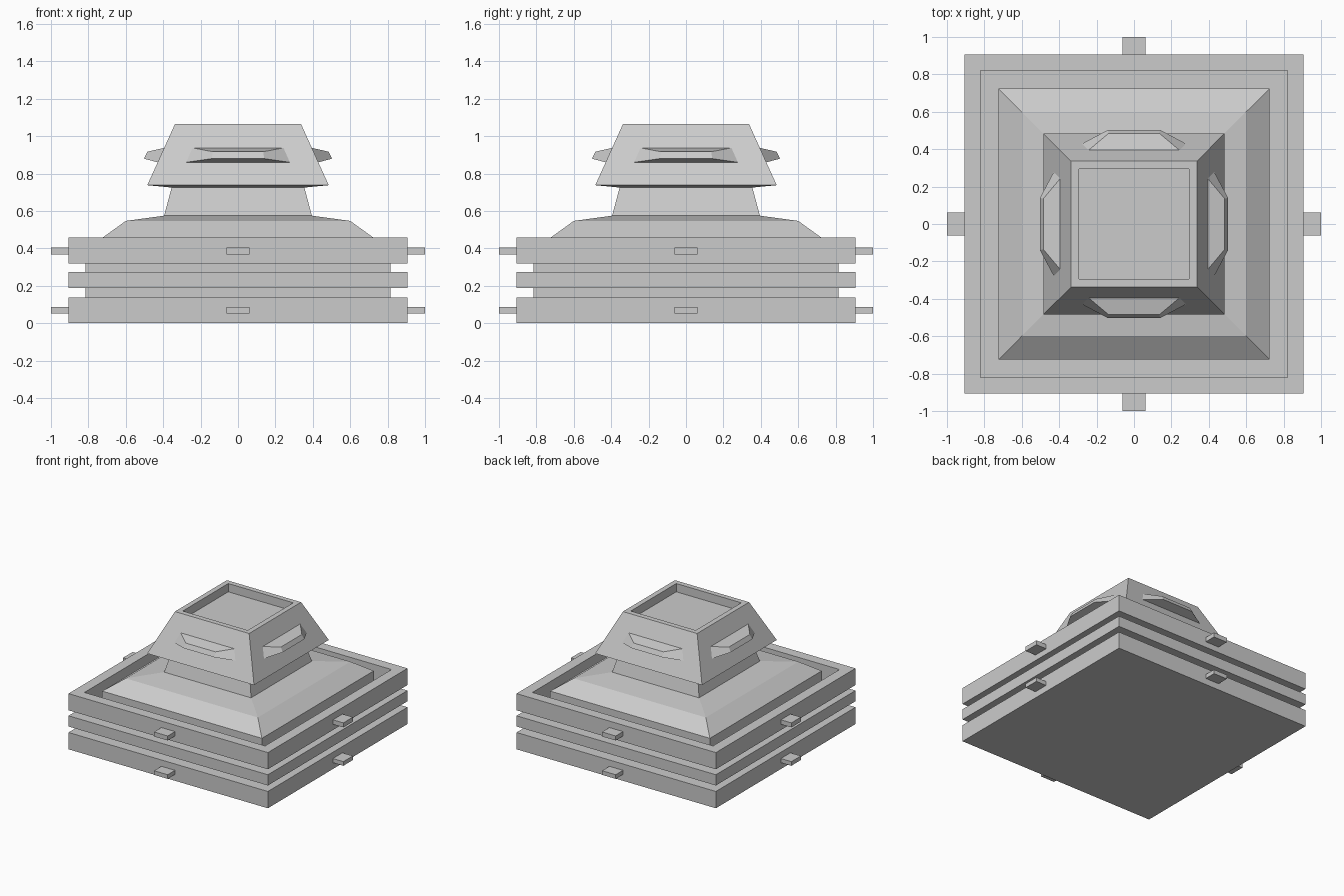
import bpy, bmesh, math
from mathutils import Matrix

if "Cube" in bpy.data.objects:
    bpy.data.objects.remove(bpy.data.objects["Cube"])


def make_object(name, bm):
    bmesh.ops.recalc_face_normals(bm, faces=bm.faces)
    mesh = bpy.data.meshes.new(name)
    bm.to_mesh(mesh)
    bm.free()
    obj = bpy.data.objects.new(name, mesh)
    bpy.context.collection.objects.link(obj)
    return obj


def loft(bm, rings):
    """Skin four-sided rings of points and cap both ends."""
    loops = [[bm.verts.new(p) for p in ring] for ring in rings]
    for a, b in zip(loops, loops[1:]):
        for i in range(4):
            j = (i + 1) % 4
            bm.faces.new((a[i], a[j], b[j], b[i]))
    bm.faces.new(loops[0][::-1])
    bm.faces.new(loops[-1])


def square_stack(name, profile):
    """Closed solid from a (half width, z) profile with a square plan."""
    bm = bmesh.new()
    loft(bm, [[(-h, -h, z), (h, -h, z), (h, h, z), (-h, h, z)] for h, z in profile])
    return make_object(name, bm)


def four_sides(name, rings):
    """Repeat a part made on the front side around all four sides."""
    for k, side in enumerate(("front", "right", "back", "left")):
        bm = bmesh.new()
        loft(bm, rings)
        bmesh.ops.rotate(bm, cent=(0, 0, 0), verts=bm.verts,
                         matrix=Matrix.Rotation(k * math.pi / 2, 3, 'Z'))
        make_object(f"{name}_{side}", bm)


# Grooved base with a sunken moat in its top
W, G = 0.905, 0.815
square_stack("base", [
    (W, 0), (W, 0.138), (G, 0.138), (G, 0.187), (W, 0.187), (W, 0.275),
    (G, 0.275), (G, 0.32), (W, 0.32), (W, 0.457), (0.82, 0.457), (0.82, 0.33)])

# Sloped roof rising from the moat, running into the neck
square_stack("roof_and_neck", [
    (0.725, 0.33), (0.725, 0.457), (0.60, 0.547), (0.395, 0.575), (0.355, 0.725)])

# Tapered head with a recessed top
square_stack("head", [
    (0.35, 0.725), (0.485, 0.738), (0.337, 1.065), (0.295, 1.065), (0.295, 0.997)])

# Small locating pegs in two rows on the base
for row, (z0, z1) in {"lower": (0.052, 0.086), "upper": (0.367, 0.404)}.items():
    four_sides(f"{row}_peg", [
        [(-0.062, y, z0), (0.062, y, z0), (0.062, y, z1), (-0.062, y, z1)]
        for y in (-0.90, -1.0)])

# Faceted ledges on the sides of the head
four_sides("head_ledge", [
    [(-0.28, -0.428, 0.86), (0.28, -0.428, 0.86), (0.245, -0.393, 0.938), (-0.245, -0.393, 0.938)],
    [(-0.14, -0.503, 0.88), (0.14, -0.503, 0.88), (0.135, -0.485, 0.917), (-0.135, -0.485, 0.917)]])
